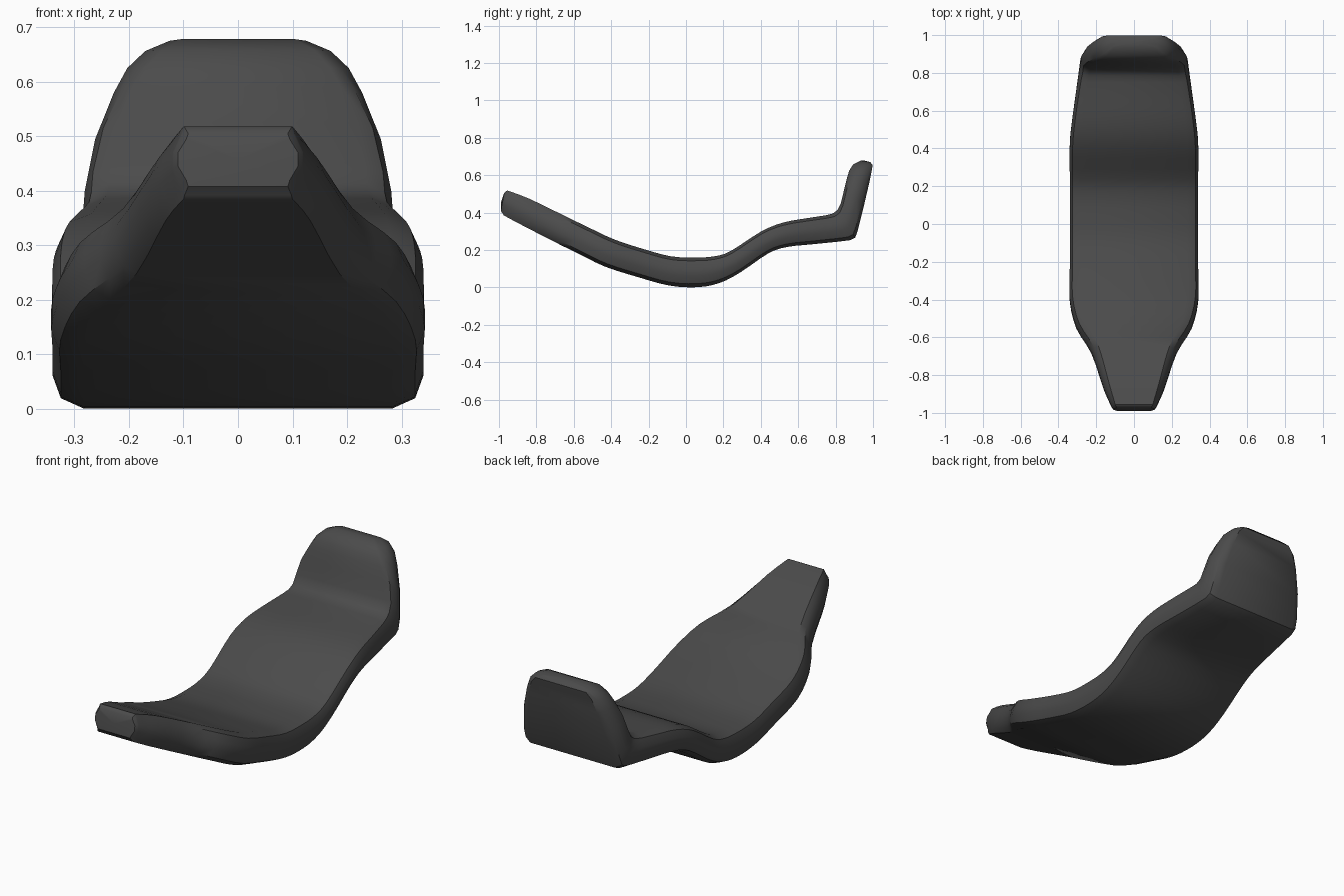
import bpy, bmesh
from mathutils import Vector

if "Cube" in bpy.data.objects:
    bpy.data.objects.remove(bpy.data.objects["Cube"])

# Stations front to back: top y, top z, underside y, underside z, half width
SMOOTH = [
    (-0.955, 0.518, -0.974, 0.385, 0.120),
    (-0.84, 0.475, -0.90, 0.345, 0.160),
    (-0.65, 0.383, -0.71, 0.247, 0.225),
    (-0.52, 0.320, -0.575, 0.180, 0.305),
    (-0.38, 0.255, -0.43, 0.110, 0.340),
    (-0.22, 0.203, -0.25, 0.053, 0.340),
    (-0.08, 0.166, -0.09, 0.010, 0.340),
    (0.05, 0.160, 0.06, 0.001, 0.340),
    (0.15, 0.166, 0.18, 0.024, 0.340),
    (0.24, 0.195, 0.29, 0.080, 0.340),
    (0.40, 0.298, 0.44, 0.182, 0.340),
    (0.52, 0.347, 0.54, 0.216, 0.330),
    (0.66, 0.372, 0.68, 0.231, 0.311),
]
BACK = [
    (0.75, 0.386, 0.80, 0.243, 0.296),
    (0.785, 0.395, 0.875, 0.252, 0.288),
    (0.81, 0.414, 0.905, 0.266, 0.284),
    (0.828, 0.450, 0.920, 0.310, 0.281),
    (0.846, 0.525, 0.952, 0.440, 0.262),
    (0.862, 0.590, 0.980, 0.560, 0.228),
    (0.873, 0.625, 0.993, 0.625, 0.203),
    (0.893, 0.657, 0.998, 0.655, 0.170),
    (0.935, 0.678, 0.985, 0.670, 0.125),
]
TIP = [
    (-0.972, 0.505, -0.990, 0.408, 0.110),
    (-0.960, 0.516, -0.978, 0.392, 0.118),
]


def catmull(p0, p1, p2, p3, t):
    """Smooth in-between value for every number of a station."""
    return tuple(0.5 * (2 * b + (c - a) * t + (2 * a - 5 * b + 4 * c - d) * t * t
                        + (3 * b - a - 3 * c + d) * t ** 3)
                 for a, b, c, d in zip(p0, p1, p2, p3))


def refine(pts, after, n=3):
    ext = [pts[0]] + pts + [after]
    out = []
    for i in range(len(pts) - 1):
        out += [catmull(*ext[i:i + 4], k / n) for k in range(n)]
    return out + [pts[-1]]


def ring(station):
    """Slab section: crowned top and underside with chamfered sides."""
    ty, tz, by, bz, w = station
    top, bot = Vector((0, ty, tz)), Vector((0, by, bz))
    half = [(w * 0.83, 0), (w - 0.015, 0.12), (w, 0.38),
            (w, 0.64), (w - 0.015, 0.89), (w * 0.83, 1)]
    pts = half + [(-x, t) for x, t in reversed(half)]
    return [bot.lerp(top, t) + Vector((x, 0, 0)) for x, t in pts]


# Cushion colour
mat = bpy.data.materials.new("dark grey padding")
mat.diffuse_color = (0.07, 0.07, 0.07, 1)
mat.use_nodes = True
mat.node_tree.nodes["Principled BSDF"].inputs["Base Color"].default_value = mat.diffuse_color

# Seat cushion lofted through the stations
bm = bmesh.new()
stations = TIP + refine(SMOOTH, BACK[0]) + BACK
rings = [[bm.verts.new(p) for p in ring(s)] for s in stations]
for a, b in zip(rings, rings[1:]):
    for i in range(len(a)):
        j = (i + 1) % len(a)
        bm.faces.new((a[i], a[j], b[j], b[i]))

# Softly bulging end caps
for r, push in ((rings[0], Vector((0, -0.008, 0))), (rings[-1], Vector((0, 0, 0.003)))):
    mid = bm.verts.new(sum((v.co for v in r), Vector()) / len(r) + push)
    for i in range(len(r)):
        bm.faces.new((r[i], r[(i + 1) % len(r)], mid))
bmesh.ops.recalc_face_normals(bm, faces=bm.faces)

mesh = bpy.data.meshes.new("seat_cushion")
bm.to_mesh(mesh)
bm.free()
mesh.materials.append(mat)
seat = bpy.data.objects.new("seat_cushion", mesh)
bpy.context.collection.objects.link(seat)
bpy.context.view_layer.objects.active = seat
seat.select_set(True)
bpy.ops.object.shade_smooth_by_angle(angle=0.6)
